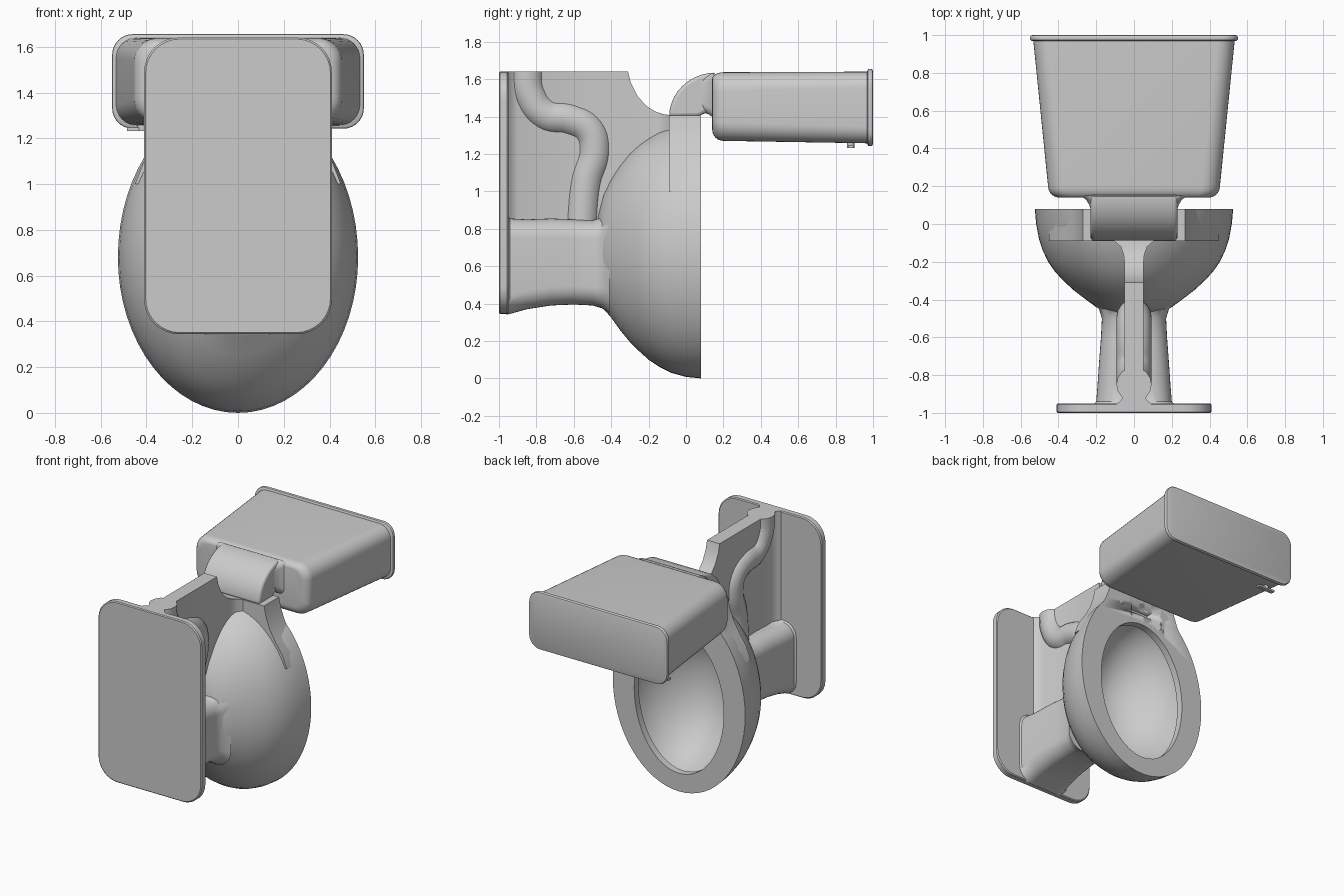
import bpy, bmesh
from math import sin, cos, pi, radians

if "Cube" in bpy.data.objects:
    bpy.data.objects.remove(bpy.data.objects["Cube"])

GREY = (0.6, 0.6, 0.6, 1)
mat = bpy.data.materials.new("grey_ceramic")
mat.use_nodes = True
mat.diffuse_color = GREY
mat.node_tree.nodes["Principled BSDF"].inputs["Base Color"].default_value = GREY


def finish(obj, angle=35):
    obj.data.materials.append(mat)
    bpy.ops.object.select_all(action="DESELECT")
    obj.select_set(True)
    bpy.context.view_layer.objects.active = obj
    if obj.type == "MESH":
        bpy.ops.object.shade_smooth_by_angle(angle=radians(angle))
    return obj


def mesh_object(name, bm):
    bmesh.ops.recalc_face_normals(bm, faces=bm.faces)
    me = bpy.data.meshes.new(name)
    bm.to_mesh(me)
    bm.free()
    obj = bpy.data.objects.new(name, me)
    bpy.context.collection.objects.link(obj)
    return finish(obj)


def loft(name, rings):
    """Skin equal-length rings of points and cap both ends."""
    bm = bmesh.new()
    rows = [[bm.verts.new(p) for p in ring] for ring in rings]
    n = len(rows[0])
    for a, b in zip(rows, rows[1:]):
        for i in range(n):
            j = (i + 1) % n
            bm.faces.new((a[i], a[j], b[j], b[i]))
    bm.faces.new(rows[0])
    bm.faces.new(rows[-1])
    return mesh_object(name, bm)


def rounded(y, hx, z0, z1, r, k=8):
    """Rounded rectangle across x and z."""
    pts = []
    for q, (cx, cz) in enumerate([(hx - r, z1 - r), (r - hx, z1 - r),
                                  (r - hx, z0 + r), (hx - r, z0 + r)]):
        for i in range(k + 1):
            t = (q + i / k) * pi / 2
            pts.append((cx + r * cos(t), y, cz + r * sin(t)))
    return pts


def oval(y, hx, z0, z1, zc=0.68, n=64):
    """Egg-shaped ring, widest at zc."""
    return [(hx * cos(t), y, zc + (z1 - zc if sin(t) > 0 else zc - z0) * sin(t))
            for t in (2 * pi * i / n for i in range(n))]


def extrude(name, pts, move, bevel=0):
    bm = bmesh.new()
    face = bm.faces.new([bm.verts.new(p) for p in pts])
    new = bmesh.ops.extrude_face_region(bm, geom=[face])["geom"]
    bmesh.ops.translate(bm, vec=move,
                        verts=[v for v in new if isinstance(v, bmesh.types.BMVert)])
    obj = mesh_object(name, bm)
    if bevel:
        mod = obj.modifiers.new("soft_edges", "BEVEL")
        mod.width, mod.segments = bevel, 3
    return obj


# Base plate
loft("base_plate", [rounded(y, 0.41 - d, 0.345 + d, 1.64 - d, 0.15)
                    for y, d in ((-1, 0.006), (-0.994, 0), (-0.956, 0), (-0.95, 0.006))])

# Pedestal, flaring into the plate and the bowl
loft("pedestal", [rounded(*s) for s in (
    (-0.96, 0.22, 0.34, 0.87, 0.1), (-0.94, 0.2, 0.345, 0.855, 0.1),
    (-0.85, 0.193, 0.37, 0.85, 0.1), (-0.72, 0.184, 0.39, 0.855, 0.1),
    (-0.6, 0.175, 0.395, 0.85, 0.1), (-0.5, 0.17, 0.39, 0.845, 0.1),
    (-0.45, 0.185, 0.375, 0.86, 0.11), (-0.41, 0.23, 0.35, 0.9, 0.12))])

# Bowl: outer skin, rim, then hollow inside
outer = [(-0.47, 0.14, 0.42, 0.88), (-0.44, 0.2, 0.37, 0.99), (-0.4, 0.255, 0.325, 1.07),
         (-0.35, 0.32, 0.255, 1.145), (-0.3, 0.375, 0.195, 1.205), (-0.25, 0.42, 0.145, 1.25),
         (-0.2, 0.455, 0.1, 1.285), (-0.14, 0.483, 0.06, 1.32), (-0.08, 0.503, 0.03, 1.345),
         (0, 0.518, 0.008, 1.37), (0.08, 0.525, 0, 1.38)]
inner = [(0.08, 0.355, 0.13, 1.16), (0.03, 0.355, 0.13, 1.16), (0.03, 0.375, 0.11, 1.18),
         (-0.04, 0.365, 0.13, 1.16), (-0.12, 0.33, 0.18, 1.11), (-0.2, 0.28, 0.25, 1.04),
         (-0.27, 0.21, 0.34, 0.95), (-0.32, 0.13, 0.45, 0.85), (-0.345, 0.05, 0.58, 0.74)]
bowl = loft("bowl", [oval(*s) for s in outer] + [oval(*s, zc=0.65) for s in inner])

# Deck behind the opening, arched around it
half = [(0.27, 1.405), (0.285, 1.33), (0.315, 1.25), (0.36, 1.17), (0.415, 1.09),
        (0.45, 1.0), (0.4, 1.0), (0.3, 1.06), (0.2, 1.13), (0.1, 1.18)]
outline = half + [(-x, z) for x, z in reversed(half)]
deck = extrude("rear_deck", [(x, -0.09, z) for x, z in outline], (0, 0.17, 0))

# Slot in the deck
slot = extrude("slot_cutter", [(x, 0.03, z) for x, z in
                               ((-0.09, 1.23), (0.09, 1.23), (0.09, 1.28), (-0.09, 1.28))],
               (0, 0.1, 0))
slot.hide_render = True
slot.hide_viewport = True
slot.display_type = "WIRE"
for part in (bowl, deck):
    cut = part.modifiers.new("slot", "BOOLEAN")
    cut.operation, cut.object, cut.solver = "DIFFERENCE", slot, "EXACT"

# Central web joining plate, trap and deck: y, half width, bottom, top
web = [(-0.96, 0.1, 0.8, 1.64), (-0.935, 0.07, 0.8, 1.64), (-0.9, 0.05, 0.8, 1.64),
       (-0.45, 0.05, 0.8, 1.64), (-0.31, 0.05, 1.08, 1.64), (-0.295, 0.05, 1.1, 1.58),
       (-0.26, 0.05, 1.14, 1.51), (-0.21, 0.05, 1.2, 1.455), (-0.16, 0.055, 1.2, 1.425),
       (-0.12, 0.07, 1.22, 1.412), (-0.085, 0.11, 1.22, 1.408)]
loft("centre_web", [[(-w, y, lo), (w, y, lo), (w, y, hi), (-w, y, hi)]
                    for y, w, lo, hi in web])

# Winding trap pipe
path = [(-0.85, 1.64), (-0.83, 1.51), (-0.75, 1.41), (-0.62, 1.385), (-0.52, 1.33),
        (-0.49, 1.22), (-0.535, 1.05), (-0.56, 0.8)]
cu = bpy.data.curves.new("trap_pipe", "CURVE")
cu.dimensions = "3D"
cu.bevel_depth, cu.bevel_resolution, cu.use_fill_caps = 0.093, 6, True
sp = cu.splines.new("BEZIER")
sp.bezier_points.add(len(path) - 1)
for bp, (y, z) in zip(sp.bezier_points, path):
    bp.co = (0, y, z)
    bp.handle_left_type = bp.handle_right_type = "AUTO"
sp.bezier_points[0].handle_left_type = sp.bezier_points[0].handle_right_type = "FREE"
sp.bezier_points[0].handle_right = (0, path[0][0], 1.59)
sp.bezier_points[0].handle_left = (0, path[0][0], 1.69)
pipe = bpy.data.objects.new("trap_pipe", cu)
bpy.context.collection.objects.link(pipe)
finish(pipe)

# Curved neck between deck and tank
arc = [(0.16 - 0.25 * cos(t), 1.4 + 0.235 * sin(t))
       for t in (pi / 2 * i / 10 for i in range(11))]
neck = arc + [(0.16, 1.42), (0.1, 1.42), (0.07, 1.4)]
extrude("tank_neck", [(-0.23, y, z) for y, z in neck], (0.46, 0, 0), 0.02)
loft("neck_fillet", [rounded(y, hx, 1.42 - d, 1.62 + d / 2, 0.04) for y, hx, d in
                     ((0.07, 0.225, -0.03), (0.1, 0.237, 0), (0.125, 0.25, 0.01),
                      (0.15, 0.28, 0.03))])

# Tank with a rounded underside, widening towards the lid
rim = []
for i in range(7):
    t = pi / 2 * i / 6
    d = 0.06 * (1 - sin(t))
    rim.append(rounded(0.2 - 0.06 * cos(t), 0.455 - d, 1.27 + d, 1.637 - d * 0.6, 0.1 - d * 0.5))
loft("tank", rim + [rounded(0.97, 0.533, 1.257, 1.64, 0.09)])
loft("tank_lid", [rounded(y, 0.55 - d, 1.242 + d, 1.655 - d, 0.09 - d) for y, d in
                  ((0.968, 0.012), (0.974, 0.002), (0.98, 0), (0.99, 0), (0.997, 0.004),
                   (1, 0.012))])

# Flush lever
bpy.ops.mesh.primitive_cylinder_add(vertices=20, radius=0.02, depth=0.035,
                                    location=(-0.42, 0.88, 1.25))
bpy.context.object.name = "lever_pivot"
finish(bpy.context.object)
bpy.ops.mesh.primitive_cube_add(size=1, location=(-0.42, 0.88, 1.24))
bpy.context.object.name = "lever_handle"
bpy.context.object.scale = (0.13, 0.03, 0.014)
finish(bpy.context.object)
